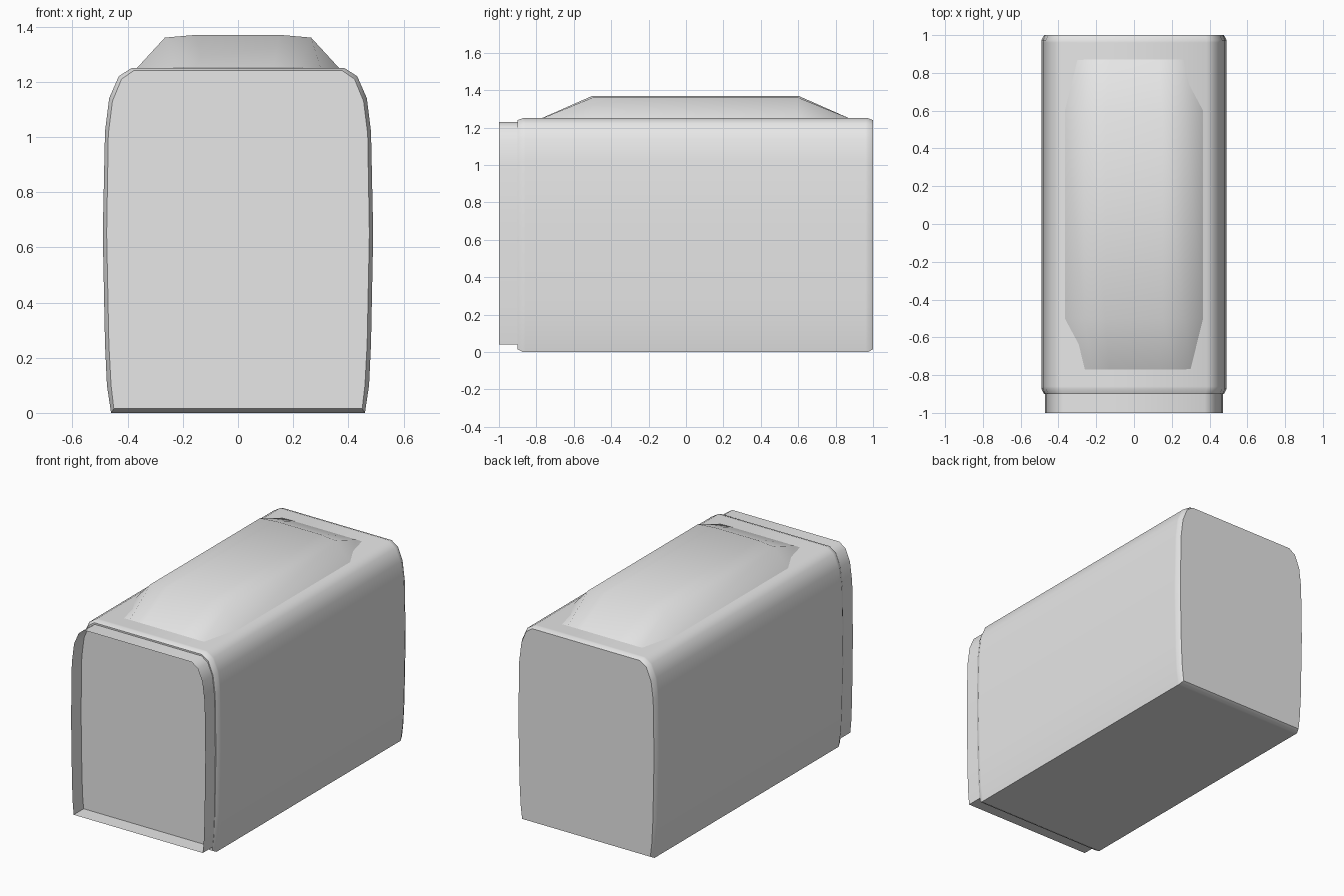
import bpy, bmesh, math

old = bpy.data.objects.get("Cube")
if old:
    bpy.data.objects.remove(old, do_unlink=True)

grey = bpy.data.materials.new("plain_grey")
grey.use_nodes = True
grey.diffuse_color = (0.8, 0.8, 0.8, 1)
grey.node_tree.nodes["Principled BSDF"].inputs["Base Color"].default_value = (0.8, 0.8, 0.8, 1)


def mirrored(half):
    """Full outline from its +x half, listed bottom to top."""
    return half + [(-x, z) for x, z in reversed(half)]


def loft(name, stations, closed=True, caps=False, smooth_angle=40):
    """Skin a list of (y, outline) stations running front to back."""
    bm = bmesh.new()
    rings = [[bm.verts.new((x, y, z)) for x, z in outline] for y, outline in stations]
    count = len(rings[0])
    for a, b in zip(rings, rings[1:]):
        for i in range(count if closed else count - 1):
            j = (i + 1) % count
            bm.faces.new((a[i], b[i], b[j], a[j]))
    if caps:
        bm.faces.new(rings[0])
        bm.faces.new(rings[-1][::-1])
    bmesh.ops.recalc_face_normals(bm, faces=bm.faces)
    mesh = bpy.data.meshes.new(name)
    bm.to_mesh(mesh)
    bm.free()
    mesh.materials.append(grey)
    obj = bpy.data.objects.new(name, mesh)
    bpy.context.collection.objects.link(obj)
    bpy.ops.object.select_all(action="DESELECT")
    obj.select_set(True)
    bpy.context.view_layer.objects.active = obj
    bpy.ops.object.shade_smooth_by_angle(angle=math.radians(smooth_angle))
    return obj


# Main body: bulging sides, rounded top corners, chamfered ends
outer = mirrored([(0.46, 0.0), (0.475, 0.1), (0.482, 0.25), (0.49, 0.65),
                  (0.482, 1.02), (0.467, 1.14), (0.432, 1.22), (0.385, 1.25)])
inner = mirrored([(0.45, 0.015), (0.46, 0.1), (0.468, 0.25), (0.476, 0.65),
                  (0.47, 1.01), (0.455, 1.13), (0.422, 1.21), (0.378, 1.24)])
loft("body", [(-0.9, inner), (-0.873, outer), (-0.86, outer),
              (0.96, outer), (0.973, outer), (1.0, inner)], caps=True)

# Thin open collar around the front face
collar = mirrored([(0.453, 0.04), (0.46, 0.12), (0.465, 0.25), (0.471, 0.65),
                   (0.466, 1.0), (0.45, 1.125), (0.418, 1.2), (0.375, 1.23)])
loft("front_collar", [(-1.0, collar), (-0.9, collar)])

# Raised roof hump, sloping down to the roof at both ends
crown = mirrored([(0.367, 1.249), (0.265, 1.36), (0.15, 1.37)])
tip = mirrored([(0.3, 1.249), (0.22, 1.251), (0.13, 1.251)])
loft("roof_hump", [(-0.77, tip), (-0.5, crown), (0.6, crown), (0.87, tip)],
     closed=False, smooth_angle=60)

# Make the hump skin face upward
hump = bpy.data.objects["roof_hump"].data
if sum(p.normal.z for p in hump.polygons) < 0:
    hump.flip_normals()
